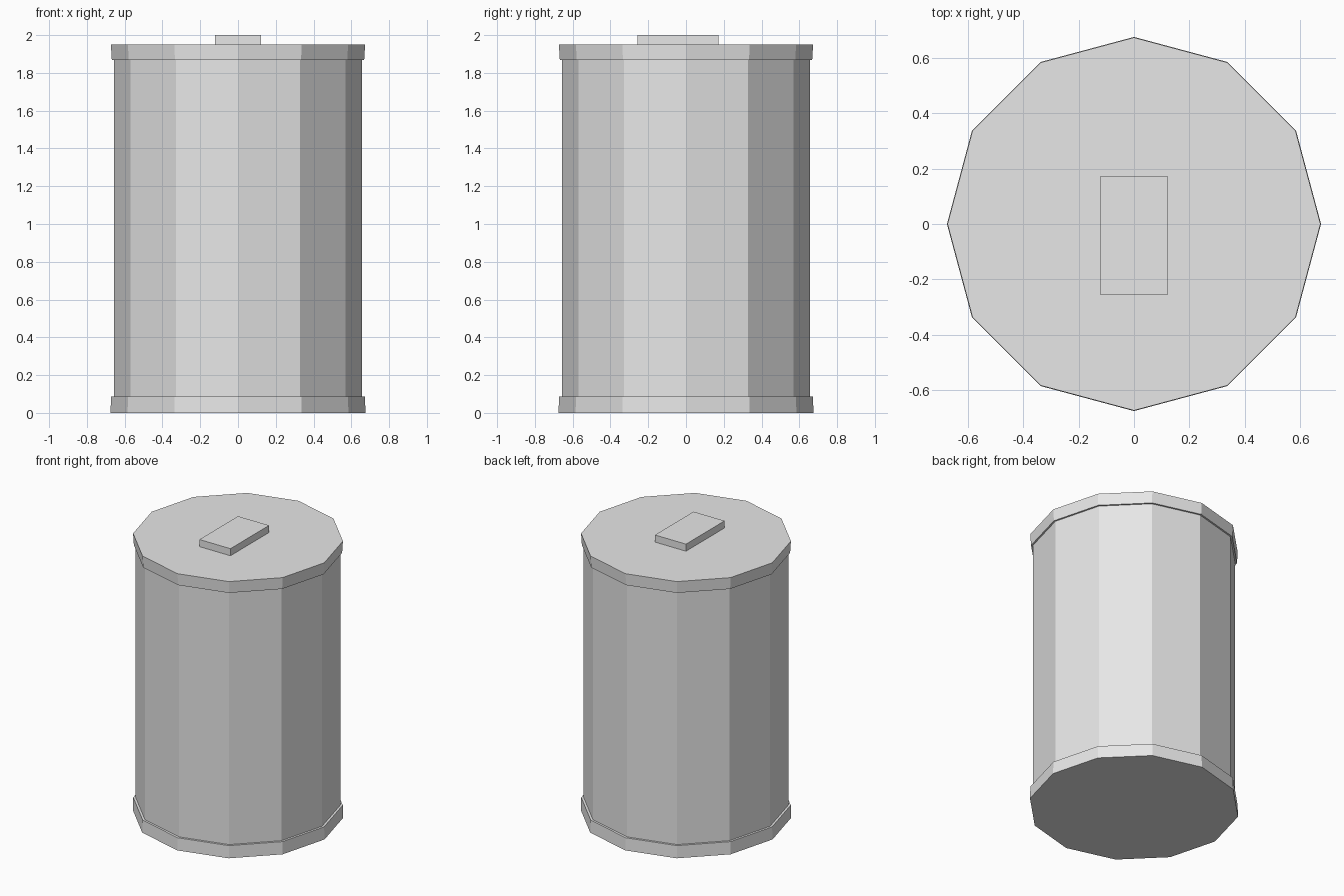
import bpy
from math import pi

cube = bpy.data.objects.get("Cube")
if cube:
    bpy.data.objects.remove(cube, do_unlink=True)

# Single plain grey
GREY = (0.8, 0.8, 0.8, 1.0)
grey = bpy.data.materials.new("light_grey")
grey.use_nodes = True
grey.diffuse_color = GREY
grey.node_tree.nodes["Principled BSDF"].inputs["Base Color"].default_value = GREY


def finish(name):
    obj = bpy.context.object
    obj.name = name
    obj.data.materials.append(grey)
    return obj


def drum(name, r_low, r_high, z_low, z_high):
    """Twelve-sided flat-shaded drum with corners on the x and y axes."""
    bpy.ops.mesh.primitive_cone_add(
        vertices=12, radius1=r_low, radius2=r_high, depth=z_high - z_low,
        location=(0, 0, (z_low + z_high) / 2))
    return finish(name)


# Can body between a base rim and a slightly flared lid
drum("base_rim", 0.675, 0.672, 0.0, 0.088)
drum("can_body", 0.656, 0.656, 0.02, 1.9)
drum("lid", 0.668, 0.673, 1.868, 1.95)

# Flat handle block, set a little towards the front
bpy.ops.mesh.primitive_cube_add(size=1, location=(0, -0.042, 1.97))
handle = finish("lid_handle")
handle.scale = (0.242, 0.43, 0.06)
